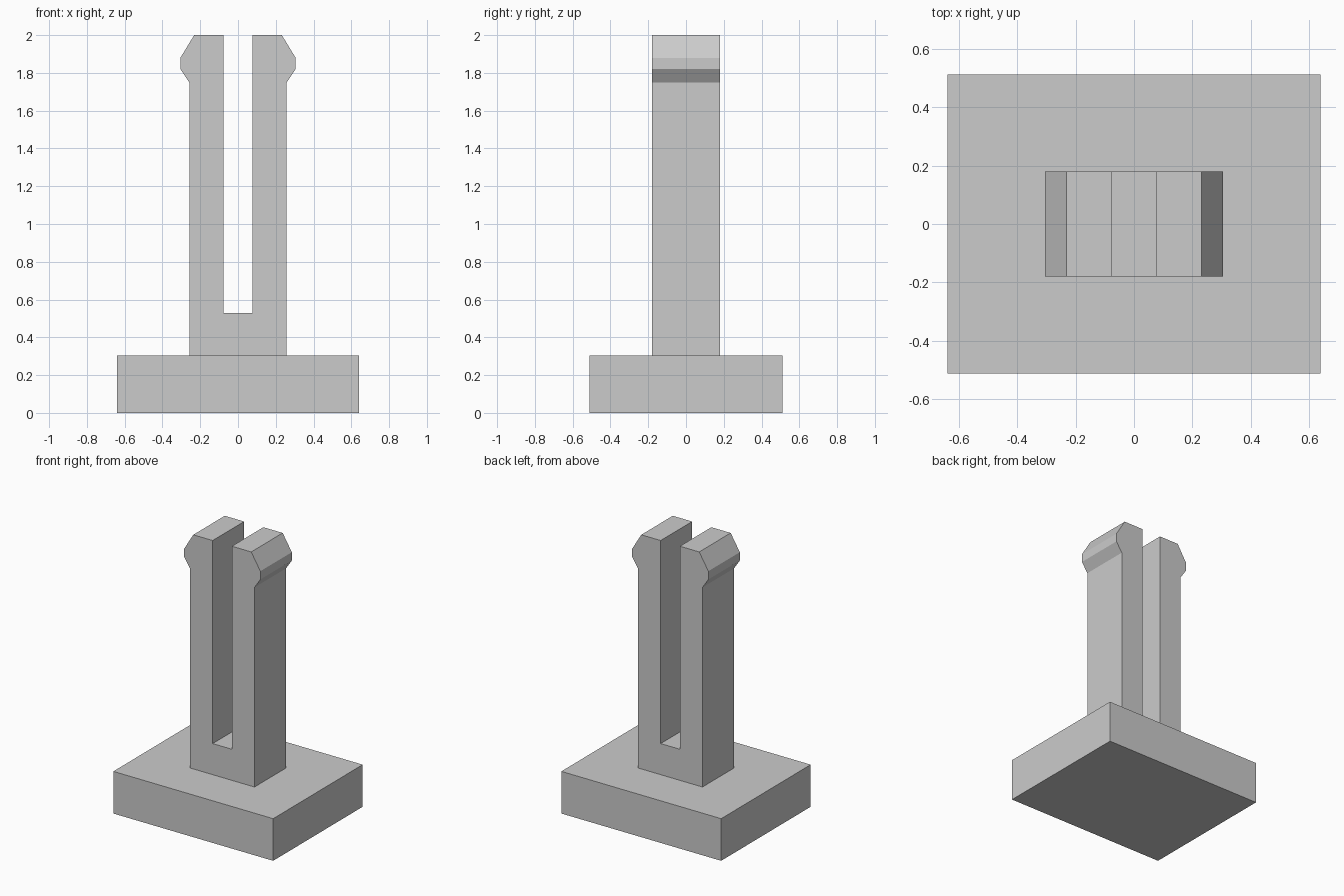
import bpy
import bmesh

cube = bpy.data.objects.get("Cube")
if cube:
    bpy.data.objects.remove(cube, do_unlink=True)

# Single plain material
grey = bpy.data.materials.new("light_grey")
grey.use_nodes = True
colour = (0.6, 0.6, 0.6, 1.0)
grey.diffuse_color = colour
grey.node_tree.nodes["Principled BSDF"].inputs["Base Color"].default_value = colour


def extrude_profile(name, half_profile, half_depth):
    """Mirror a right-hand outline across x = 0 and extrude it along y."""
    outline = half_profile + [(-x, z) for x, z in reversed(half_profile)]
    bm = bmesh.new()
    face = bm.faces.new([bm.verts.new((x, -half_depth, z)) for x, z in outline])
    result = bmesh.ops.extrude_face_region(bm, geom=[face], use_keep_orig=True)
    moved = [v for v in result["geom"] if isinstance(v, bmesh.types.BMVert)]
    bmesh.ops.translate(bm, verts=moved, vec=(0, 2 * half_depth, 0))
    bmesh.ops.recalc_face_normals(bm, faces=bm.faces[:])
    mesh = bpy.data.meshes.new(name)
    bm.to_mesh(mesh)
    bm.free()
    mesh.materials.append(grey)
    obj = bpy.data.objects.new(name, mesh)
    bpy.context.collection.objects.link(obj)
    return obj


BASE_TOP = 0.305

# Rectangular foot
extrude_profile("base_block", [(0.64, 0), (0.64, BASE_TOP)], 0.512)

# Slotted post with a barbed snap head on each prong
extrude_profile("split_clip_post", [
    (0.258, BASE_TOP),
    (0.258, 1.75), (0.305, 1.82), (0.305, 1.88), (0.232, 2.0),
    (0.077, 2.0), (0.077, 0.53),
], 0.18)
